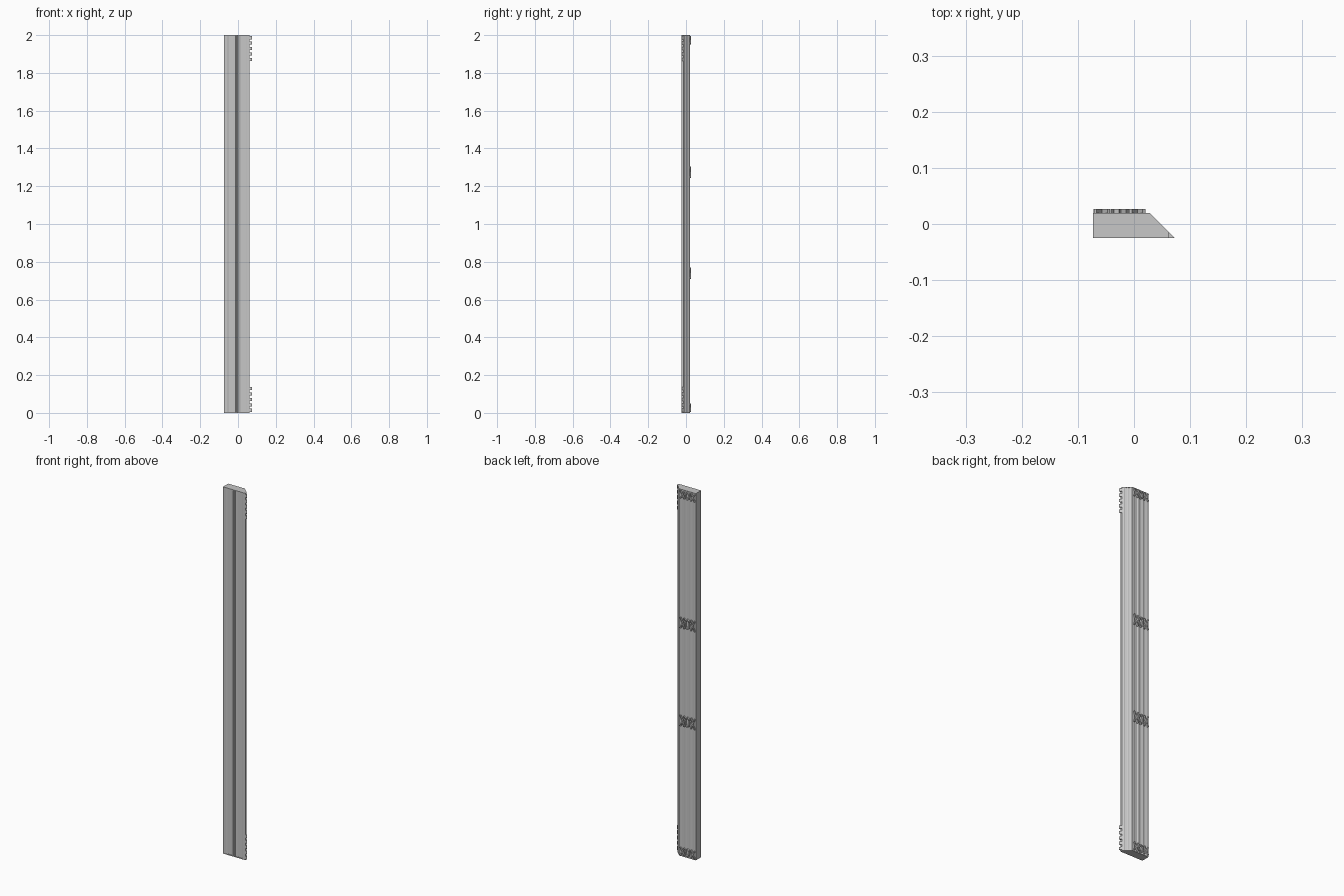
import bpy, bmesh, math
from mathutils import Vector, Matrix

cube = bpy.data.objects.get("Cube")
if cube:
    bpy.data.objects.remove(cube, do_unlink=True)

grey = bpy.data.materials.new("plain_grey")
grey.diffuse_color = (0.57, 0.57, 0.57, 1)
grey.use_nodes = True
grey.node_tree.nodes["Principled BSDF"].inputs["Base Color"].default_value = (0.57, 0.57, 0.57, 1)


def finish(name, bm):
    bmesh.ops.recalc_face_normals(bm, faces=bm.faces[:])
    me = bpy.data.meshes.new(name)
    bm.to_mesh(me)
    bm.free()
    me.materials.append(grey)
    ob = bpy.data.objects.new(name, me)
    bpy.context.collection.objects.link(ob)
    return ob


def prism(bm, pts, axis, lo, hi):
    """Extrude a 2D outline: axis 'z' uses (x, y) points, axis 'y' uses (x, z)."""
    def at(p, h):
        return (p[0], p[1], h) if axis == "z" else (p[0], h, p[1])
    a = [bm.verts.new(at(p, lo)) for p in pts]
    b = [bm.verts.new(at(p, hi)) for p in pts]
    n = len(pts)
    for i in range(n):
        j = (i + 1) % n
        bm.faces.new((a[i], a[j], b[j], b[i]))
    bm.faces.new(a)
    bm.faces.new(b)


def fluted(p, q, flutes):
    """Points from p to q with shallow flutes (start, end, depth, wall) cut inward."""
    p, q = Vector(p), Vector(q)
    d = (q - p).normalized()
    inward = Vector((-d.y, d.x))
    out = [p]
    for s, e, depth, wall in flutes:
        out += [p + d * s, p + d * (s + wall) + inward * depth,
                p + d * (e - wall) + inward * depth, p + d * e]
    return out


# Plank outline, counter-clockwise from the front corner
A, B, C, D, E = (-0.073, -0.025), (0.062, -0.025), (0.062, -0.014), (0.028, 0.020), (-0.073, 0.020)
profile = (fluted(A, B, [(0.018, 0.055, 0.003, 0.006), (0.060, 0.074, 0.004, 0.005),
                         (0.079, 0.121, 0.003, 0.006)])
           + [Vector(B)]
           + fluted(C, D, [(0.010, 0.020, 0.002, 0.003), (0.028, 0.038, 0.002, 0.003)])
           + fluted(D, E, [(0.012, 0.036, 0.003, 0.005), (0.042, 0.064, 0.003, 0.005),
                           (0.070, 0.090, 0.003, 0.005)])
           + [Vector(E)])

bm = bmesh.new()
prism(bm, profile, "z", 0.004, 1.996)
finish("fluted_plank", bm)

# Flat plates closing both ends
for name, z in (("bottom_cap", 0.0), ("top_cap", 1.996)):
    bm = bmesh.new()
    prism(bm, [A, B, C, D, E], "z", z, z + 0.004)
    finish(name, bm)


def bar(bm, p, q, w, y0, y1):
    """Straight raised bar between two (x, z) points."""
    p, q = Vector(p), Vector(q)
    d = (q - p).normalized()
    n = Vector((-d.y, d.x)) * w / 2
    prism(bm, [p + n, q + n, q - n, p - n], "y", y0, y1)


# Raised lattice bands on the back: cross, ring, cross
for k, (z0, z1) in enumerate([(0.004, 0.052), (0.708, 0.772), (1.242, 1.306), (1.950, 1.997)]):
    bm = bmesh.new()
    zc, h = (z0 + z1) / 2, (z1 - z0) / 2 - 0.003
    for cx in (-0.057, 0.006):
        for s in (-1, 1):
            bar(bm, (cx - 0.012, zc - s * h), (cx + 0.012, zc + s * h), 0.006, 0.016, 0.027)
    ring = [(-0.025 + 0.013 * math.cos(i * math.pi / 4), zc + h * 0.9 * math.sin(i * math.pi / 4))
            for i in range(8)]
    for i in range(8):
        bar(bm, ring[i], ring[(i + 1) % 8], 0.006, 0.016, 0.027)
    finish(f"back_lattice_{k + 1}", bm)

# Small wedge teeth along the thin edge at both ends
for name, start in (("lower_teeth", 0.006), ("upper_teeth", 1.862)):
    bm = bmesh.new()
    for i in range(5):
        z = start + i * 0.029
        prism(bm, [(0.058, -0.025), (0.073, -0.025), (0.0615, -0.0135), (0.058, -0.0135)],
              "z", z, z + 0.016)
    finish(name, bm)
